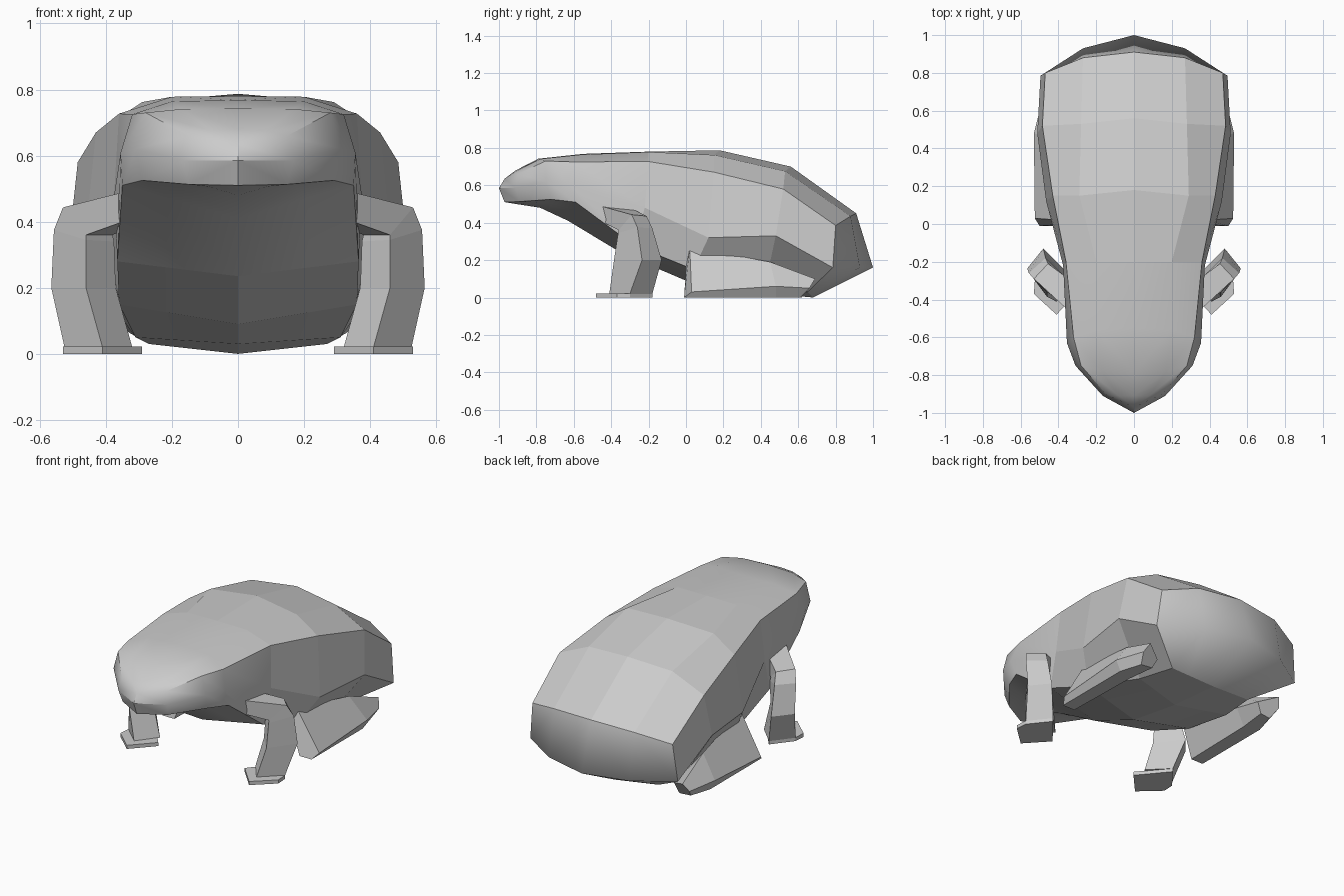
import bpy
import bmesh
from mathutils import Vector

cube = bpy.data.objects.get("Cube")
if cube:
    bpy.data.objects.remove(cube)

grey = bpy.data.materials.new("skin_grey")
grey.use_nodes = True
grey.diffuse_color = (0.6, 0.6, 0.6, 1)
grey.node_tree.nodes["Principled BSDF"].inputs["Base Color"].default_value = (0.6, 0.6, 0.6, 1)


def finish(bm, name):
    mesh = bpy.data.meshes.new(name)
    bm.to_mesh(mesh)
    bm.free()
    mesh.materials.append(grey)
    bpy.context.collection.objects.link(bpy.data.objects.new(name, mesh))


def clean(bm):
    bmesh.ops.remove_doubles(bm, verts=bm.verts, dist=0.0005)
    bmesh.ops.recalc_face_normals(bm, faces=bm.faces)


def add_face(bm, points):
    return bm.faces.new([bm.verts.new(p) for p in points])


def loft(bm, rings, closed):
    for a, b in zip(rings, rings[1:]):
        n = len(a)
        for i in range(n if closed else n - 1):
            j = (i + 1) % n
            add_face(bm, (a[i], a[j], b[j], b[i]))


# Body: half sections of spine, back, ridge, flank, lower edge and belly
sections = [
    ((-.97, .635), (0, -.97, .635), (0, -.97, .635), (0, -1, .585), (0, -.97, .51), (-.97, .51)),
    ((-.91, .68), (.08, -.91, .675), (.15, -.9, .66), (.165, -.91, .585), (.15, -.89, .513), (-.89, .497)),
    ((-.79, .742), (.17, -.78, .741), (.28, -.75, .73), (.31, -.75, .62), (.29, -.72, .525), (-.78, .48)),
    ((-.55, .768), (.2, -.56, .764), (.32, -.6, .725), (.355, -.63, .61), (.35, -.59, .51), (-.63, .41)),
    ((-.2, .78), (.2, -.2, .778), (.36, -.2, .727), (.375, -.22, .48), (.365, -.28, .28), (-.34, .235)),
    ((.18, .787), (.29, .15, .762), (.43, .15, .67), (.465, .12, .32), (.36, .04, .15), (0, .09)),
    ((.56, .7), (.28, .53, .675), (.485, .52, .58), (.512, .48, .33), (.31, .42, .05), (.35, .03)),
    ((.91, .45), (.27, .88, .435), (.47, .8, .385), (.495, .785, .16), (.27, .65, .03), (.68, 0)),
]


def half_ring(spine, back, ridge, flank, lower, belly):
    bottom = Vector((0, *belly))
    under = bottom.lerp(Vector(lower), .6)
    return [(0, *spine), back, ridge, flank, lower, under, bottom]


bm = bmesh.new()
rings = [half_ring(*s) for s in sections]
loft(bm, rings, False)
# Rump closing the last section
top, back, ridge, flank, lower, under, bottom = rings[-1]
rump = [(0, 1, .16), (.27, .93, .16), flank]
loft(bm, [[top, back, ridge], rump, [bottom, under, lower]], False)
copy = bmesh.ops.duplicate(bm, geom=bm.verts[:] + bm.edges[:] + bm.faces[:])["geom"]
for v in copy:
    if isinstance(v, bmesh.types.BMVert):
        v.co.x *= -1
clean(bm)
# Smooth snout and rump, faceted trunk
for f in bm.faces:
    f.smooth = f.calc_center_median().y < -.25 or all(v.co.y > .6 for v in f.verts)
for e in bm.edges:
    on_rump = all(v.co.y > .6 for v in e.verts)
    e.smooth = on_rump or e.calc_face_angle(0) < .56
finish(bm, "body")

# Front leg: shoulder, elbow, bend, forearm, ankle; then a flat foot
front_leg = [
    [(.32, -.46, .41), (.345, -.46, .49), (.28, -.34, .5), (.27, -.34, .4)],
    [(.46, -.36, .36), (.53, -.29, .443), (.455, -.21, .435), (.38, -.27, .36)],
    [(.46, -.363, .345), (.557, -.26, .375), (.468, -.18, .37), (.375, -.27, .34)],
    [(.46, -.385, .2), (.565, -.235, .2), (.48, -.13, .2), (.37, -.28, .2)],
    [(.41, -.41, .02), (.525, -.3, .02), (.43, -.18, .02), (.32, -.29, .02)],
]
sole = [(.41, -.48), (.53, -.37), (.525, -.3), (.43, -.18), (.29, -.35)]
front_foot = [[(x, y, z) for x, y in sole] for z in (.022, 0)]

# Hind leg: folded wedge, tall at the knee, thin at the heel
hind_leg = [
    [(.42, -.01, 0), (.5, -.01, 0), (.525, .03, .03), (.38, .02, .27), (.36, 0, .16)],
    [(.41, .45, 0), (.5, .48, 0), (.53, .48, .06), (.43, .45, .19), (.36, .45, .1)],
    [(.39, .62, 0), (.46, .61, 0), (.485, .66, .05), (.46, .69, .1), (.36, .63, .06)],
]

parts = {"front_leg": front_leg, "front_foot": front_foot, "hind_leg": hind_leg}
for side, sx in (("left", 1), ("right", -1)):
    for name, shape in parts.items():
        bm = bmesh.new()
        rings = [[(sx * x, y, z) for x, y, z in ring] for ring in shape]
        loft(bm, rings, True)
        add_face(bm, rings[0])
        add_face(bm, rings[-1])
        clean(bm)
        finish(bm, f"{side}_{name}")
